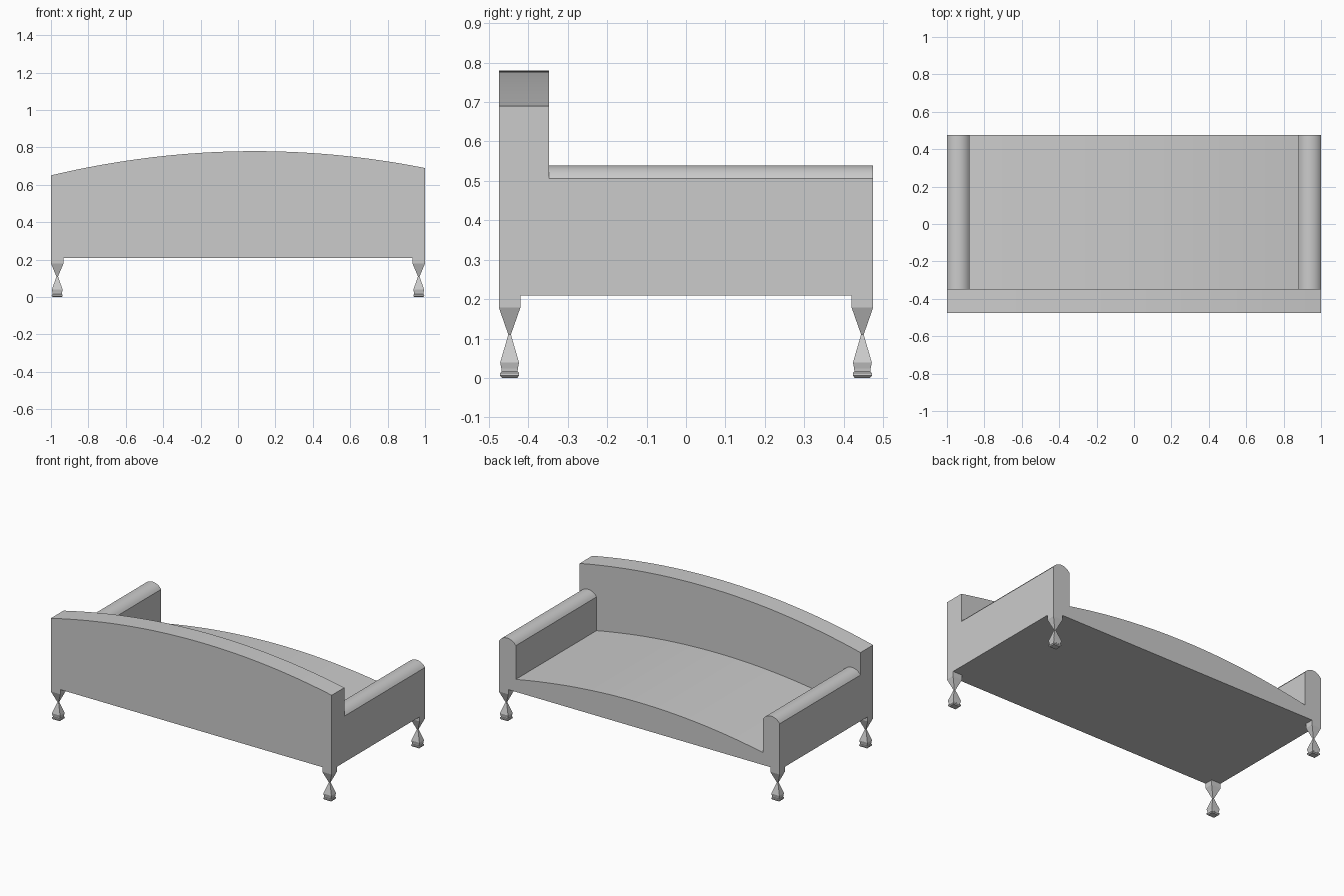
import bpy
import bmesh
import math

cube = bpy.data.objects.get("Cube")
if cube:
    bpy.data.objects.remove(cube, do_unlink=True)

# One plain grey for the whole sofa
grey = bpy.data.materials.new("plain grey")
grey.use_nodes = True
grey.diffuse_color = (0.6, 0.6, 0.6, 1)
grey.node_tree.nodes["Principled BSDF"].inputs["Base Color"].default_value = (0.6, 0.6, 0.6, 1)

BACK, INNER, FRONT = -0.475, -0.347, 0.475   # depth stations
BASE = 0.209                                 # underside of the body
ARM = 0.88                                   # inner face of the arms


def finish(name, bm):
    """Turn a bmesh into a named object."""
    bmesh.ops.recalc_face_normals(bm, faces=bm.faces)
    mesh = bpy.data.meshes.new(name)
    bm.to_mesh(mesh)
    bm.free()
    mesh.materials.append(grey)
    obj = bpy.data.objects.new(name, mesh)
    bpy.context.collection.objects.link(obj)
    return obj


def arched_block(name, x0, x1, y0, y1, top, steps):
    """Flat-bottomed block whose top follows the function top(x)."""
    bm = bmesh.new()
    xs = [x0 + (x1 - x0) * i / steps for i in range(steps + 1)]
    outline = [(x0, BASE), (x1, BASE)] + [(x, top(x)) for x in reversed(xs)]
    face = bm.faces.new([bm.verts.new((x, y0, z)) for x, z in outline])
    result = bmesh.ops.extrude_face_region(bm, geom=[face])
    moved = [v for v in result["geom"] if isinstance(v, bmesh.types.BMVert)]
    bmesh.ops.translate(bm, verts=moved, vec=(0, y1 - y0, 0))
    obj = finish(name, bm)
    bpy.ops.object.select_all(action='DESELECT')
    obj.select_set(True)
    bpy.context.view_layer.objects.active = obj
    bpy.ops.object.shade_smooth_by_angle(angle=math.radians(25))


# Backrest with a slightly off-centre arch
arched_block("backrest", -1, 1, BACK, INNER,
             lambda x: 0.78 - 0.109 * (x - 0.09) ** 2, 32)

# Seat gently crowned in the middle
arched_block("seat", -ARM, ARM, INNER, FRONT,
             lambda x: 0.375 - 0.086 * (x / ARM) ** 2, 32)

# Arms with rounded tops
HALF = (1 - ARM) / 2
RISE = 0.033
RADIUS = (HALF ** 2 + RISE ** 2) / (2 * RISE)
for side, label in ((1, "left"), (-1, "right")):
    mid = side * (1 - HALF)
    arched_block(label + "_arm", mid - HALF, mid + HALF, INNER, FRONT,
                 lambda x: 0.539 - RADIUS + math.sqrt(RADIUS ** 2 - (x - mid) ** 2), 14)

# Square, faceted legs: (height, share of full width)
LEG = [(BASE, 1), (0.179, 1), (0.11, 0.12), (0.039, 0.87), (0.024, 0.76),
       (0.016, 0.74), (0.013, 0.86), (0.006, 0.88), (0.002, 0.76), (0, 0.7)]
LEG_X, LEG_Y = 0.0335, 0.0275


def leg(name, cx, cy):
    bm = bmesh.new()
    rings = []
    for z, s in LEG:
        rings.append([bm.verts.new((cx + sx * s * LEG_X, cy + sy * s * LEG_Y, z))
                      for sx, sy in ((-1, -1), (1, -1), (1, 1), (-1, 1))])
    for a, b in zip(rings, rings[1:]):
        for i in range(4):
            j = (i + 1) % 4
            bm.faces.new((a[i], a[j], b[j], b[i]))
    bm.faces.new(rings[0])
    bm.faces.new(rings[-1])
    finish(name, bm)


for sx, side in ((1, "left"), (-1, "right")):
    for sy, end in ((1, "seat_side"), (-1, "backrest_side")):
        leg(f"{side}_{end}_leg", sx * (1 - LEG_X), sy * (FRONT - LEG_Y))
